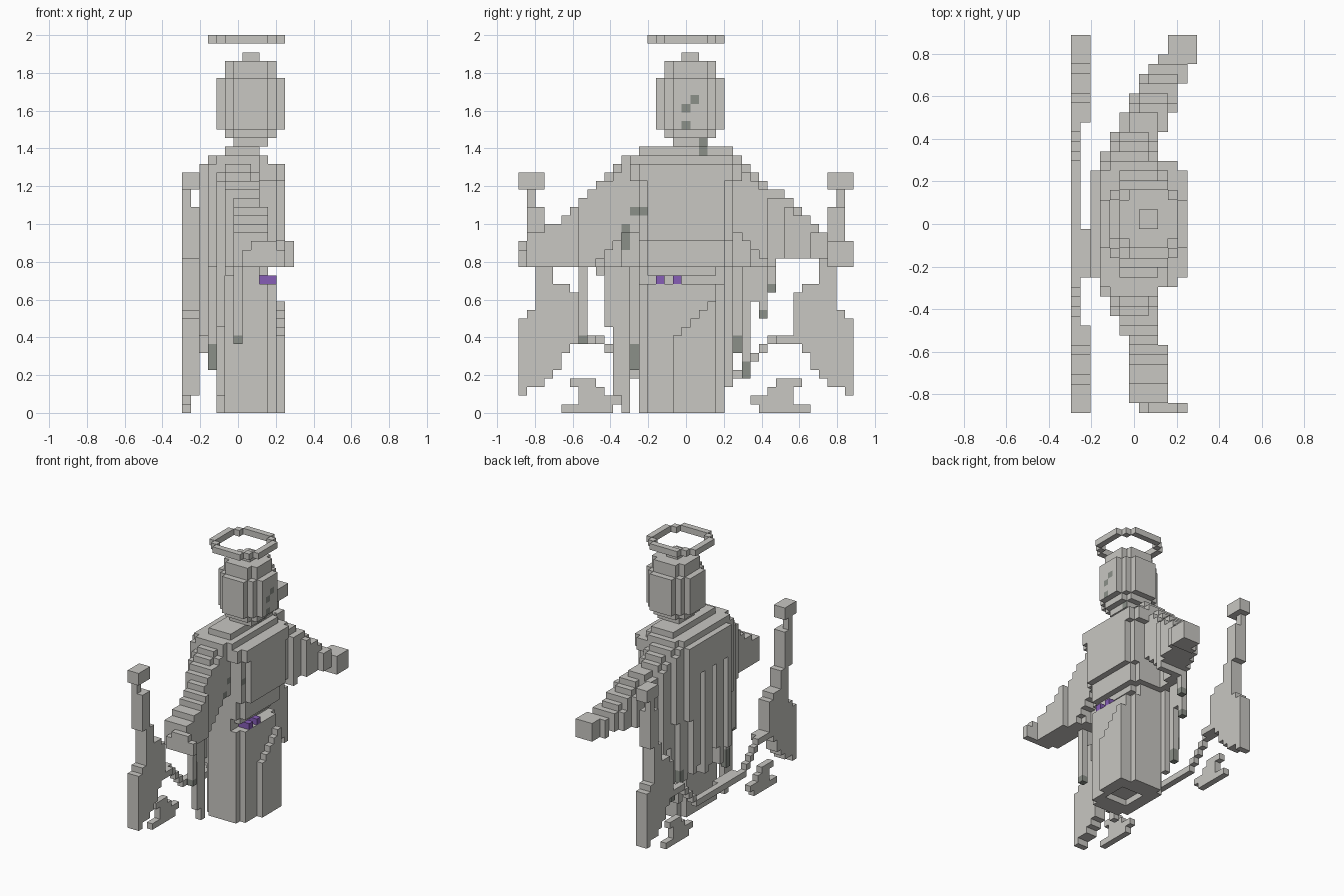
import bpy, bmesh
from mathutils import Vector

cube = bpy.data.objects.get("Cube")
if cube:
    bpy.data.objects.remove(cube, do_unlink=True)

UNIT = 2 / 44            # block size
CENTRE = Vector((6.5, 19.5, 0))
MIDDLE = 19              # middle block across the width
filled = {}              # block -> part name


def material(name, color):
    mat = bpy.data.materials.new(name)
    mat.use_nodes = True
    mat.diffuse_color = (*color, 1)
    shader = mat.node_tree.nodes["Principled BSDF"]
    shader.inputs["Base Color"].default_value = (*color, 1)
    return mat


MATERIALS = [material("pale stone", (0.58, 0.57, 0.54)),
             material("dark stone", (0.26, 0.28, 0.25)),
             material("purple gem", (0.24, 0.11, 0.47))]


def span(first, last):
    return range(first, last + 1)


def box(part, x0, x1, y0, y1, z0, z1):
    """Fill a block range, leaving blocks of earlier parts alone."""
    for i in span(x0, x1):
        for j in span(y0, y1):
            for k in span(z0, z1):
                filled.setdefault((i, j, k), part)


def slab(part, z0, z1, x0, x1, y0, y1, power):
    """Stack of rounded layers filling the given block range."""
    cx, cy = (x0 + x1) / 2, (y0 + y1) / 2
    rx, ry = (x1 - x0 + 1) / 2, (y1 - y0 + 1) / 2
    for i in span(x0, x1):
        for j in span(y0, y1):
            if (abs(i - cx) / rx) ** power + (abs(j - cy) / ry) ** power <= 1:
                box(part, i, i, j, j, z0, z1)


def along(points, t):
    """Whole-block value of a stepped outline at position t."""
    if t <= points[0][0]:
        return points[0][1]
    for (t0, a), (t1, b) in zip(points, points[1:]):
        if t <= t1:
            return int(a + (b - a) * (t - t0) / (t1 - t0) + 0.5)
    return points[-1][1]


# Belt gems
for j in (16, 18):
    box("belt_gems", 9, 10, j, j, 15, 15)

# Halo: thin eight-sided ring
for i in span(-4, 4):
    for j in span(-4, 4):
        near, far = sorted((abs(i), abs(j)))
        if (far == 4 and near <= 2) or near == far == 3:
            box("halo", i + 7, i + 7, j + MIDDLE, j + MIDDLE, 43, 43)

# Head, nose and neck
for k in span(31, 41):
    half = round(4.2 * (1 - ((k - 35.9) / 5.4) ** 2) ** 0.5)
    slab("head", k, k, 8 - half, 7 + half, 20 - half, 19 + half, 2.6)
box("head", 11, 11, MIDDLE, MIDDLE, 35, 35)
box("neck", 5, 8, 14, 24, 30, 30)

# Torso and waist
slab("torso", 29, 29, 3, 9, 12, 25, 5)
slab("torso", 27, 28, 2, 11, 13, 25, 5)
slab("torso", 20, 26, 3, 11, 14, 24, 5)
slab("torso", 17, 19, 3, 10, 14, 24, 5)
slab("waist", 16, 16, 3, 9, 14, 23, 5)
slab("waist", 15, 15, 3, 8, 14, 23, 5)
slab("waist", 13, 14, 3, 10, 14, 23, 5)

# Skirt, with a raised fold running up to one hip
slab("skirt", 0, 12, 4, 10, 14, 23, 4.5)
for k in span(0, 12):
    box("skirt_fold", 11, 11, 18 + max(0, k - 8), 22, k, k)
for i in span(6, 9):                 # hollow under the base
    for j in span(17, 20):
        del filled[i, j, 0]

# Sleeves, as outlines over the distance from the middle, with hanging folds
RIGHT = dict(back=((5, 2), (13, 6), (18, 6), (19, 7)),
             front=((12, 8), (13, 9), (18, 9), (19, 11)),
             top=((7, 29), (15, 21), (19, 19)),
             under=((5, 17), (6, 17)))
LEFT = dict(back=((5, 2), (9, 4), (13, 6), (15, 7), (18, 10)),
            front=((9, 8), (10, 9), (13, 10), (16, 11), (18, 12)),
            top=((6, 29), (15, 21), (17, 19)),
            under=((10, 17), (11, 18), (16, 18), (17, 17)))
HEMS = {7: 8, 9: 16, 10: 10, 11: 2, 12: 0, 13: 5,
        24: 3, 25: 7, 26: 4, 27: 13, 28: 11, 29: 14}
STAINS = {7: 1, 13: 3, 25: 2, 26: 2, 28: 1, 29: 1}     # stained blocks per hem
for sign, part, outline in ((-1, "right_sleeve", RIGHT), (1, "left_sleeve", LEFT)):
    for d in span(5, MIDDLE):
        j = MIDDLE + sign * d
        back, front, top, under = (along(points, d) for points in outline.values())
        inset = 1 if front - back > 3 else 0
        box(part, back, back + 2, j, j, under, top - 1)
        box(part, back, front, j, j, max(under, top - 8), top - 1)
        box(part, back + inset, front - inset, j, j, top, top)
        if j in HEMS:
            fold = max(back, 4) if HEMS[j] < 5 else back
            box(part, fold, fold, j, j, HEMS[j], 16)

# Pleated back of the cloak
for j in span(14, 24):
    pleat = 1 if j % 3 == 0 else 0
    box("cloak_back", 2 + pleat, 3, j, j, 7 + j * 7 % 4, 23)
    box("cloak_back", 2, 3, j, j, 24, 28)


# Wings, mirrored across the middle
def wing_row(part, depth, outer, inner, k):
    box("right_" + part, 0, depth, outer, inner, k, k)
    box("left_" + part, 0, depth, 2 * MIDDLE - inner, 2 * MIDDLE - outer, k, k)


OUTER = ((10, 0), (12, 2), (17, 2), (18, 1), (25, 1), (26, 0))
INNER = ((2, 0), (3, 2), (7, 5), (8, 6), (13, 6), (15, 3), (17, 3), (18, 2))
for k in span(2, 27):
    thin = k in (24, 25)             # slim neck below the tip
    outer = along(OUTER, k)
    wing_row("wing", 0 if thin else 1, outer, outer if thin else along(INNER, k), k)
for k, (outer, inner) in enumerate(((5, 10), (7, 11), (7, 9), (6, 8))):
    wing_row("wing_hook", 0, outer, inner, k)

# Chain that joins the wings behind the back
for j in span(7, 31):
    d = abs(j - MIDDLE)
    k = min(8, 4 + max(0, d - 6))
    box("wing_chain", 0, 1 if d > 10 else 0, j, j, k, k)
box("wing_chain", 1, 1, 14, 18, 4, 4)

FACE_MARKS = ((19, 35), (20, 36), (19, 33), (21, 31), (21, 30))


def color_of(cell, part, faces_front):
    i, j, k = cell
    if part == "belt_gems":
        return 2
    if "sleeve" in part and j in STAINS and k < HEMS[j] + STAINS[j]:
        return 1
    robe_edge = (j == 12 and k in span(19, 21)) or (j in (13, 14) and k == 23)
    return int(faces_front and (robe_edge or (j, k) in FACE_MARKS))


def build(part):
    """Mesh only the block faces that are open to the air."""
    bm = bmesh.new()
    corners = {}

    def corner(point):
        key = tuple(round(c) for c in point)
        if key not in corners:
            corners[key] = bm.verts.new((Vector(key) - CENTRE) * UNIT)
        return corners[key]

    for cell in [c for c, owner in filled.items() if owner == part]:
        for axis in range(3):
            u, w = Vector(), Vector()
            u[(axis + 1) % 3] = w[(axis + 2) % 3] = 1
            for side in (0, 1):
                near = list(cell)
                near[axis] += 2 * side - 1
                if tuple(near) in filled:
                    continue
                o = Vector(cell)
                o[axis] += side
                loop = [o, o + u, o + u + w, o + w]
                face = bm.faces.new([corner(p) for p in (loop if side else loop[::-1])])
                face.material_index = color_of(cell, part, axis == 0 and side == 1)
    mesh = bpy.data.meshes.new(part)
    bm.to_mesh(mesh)
    bm.free()
    for mat in MATERIALS:
        mesh.materials.append(mat)
    bpy.context.collection.objects.link(bpy.data.objects.new(part, mesh))


for name in dict.fromkeys(filled.values()):
    build(name)
